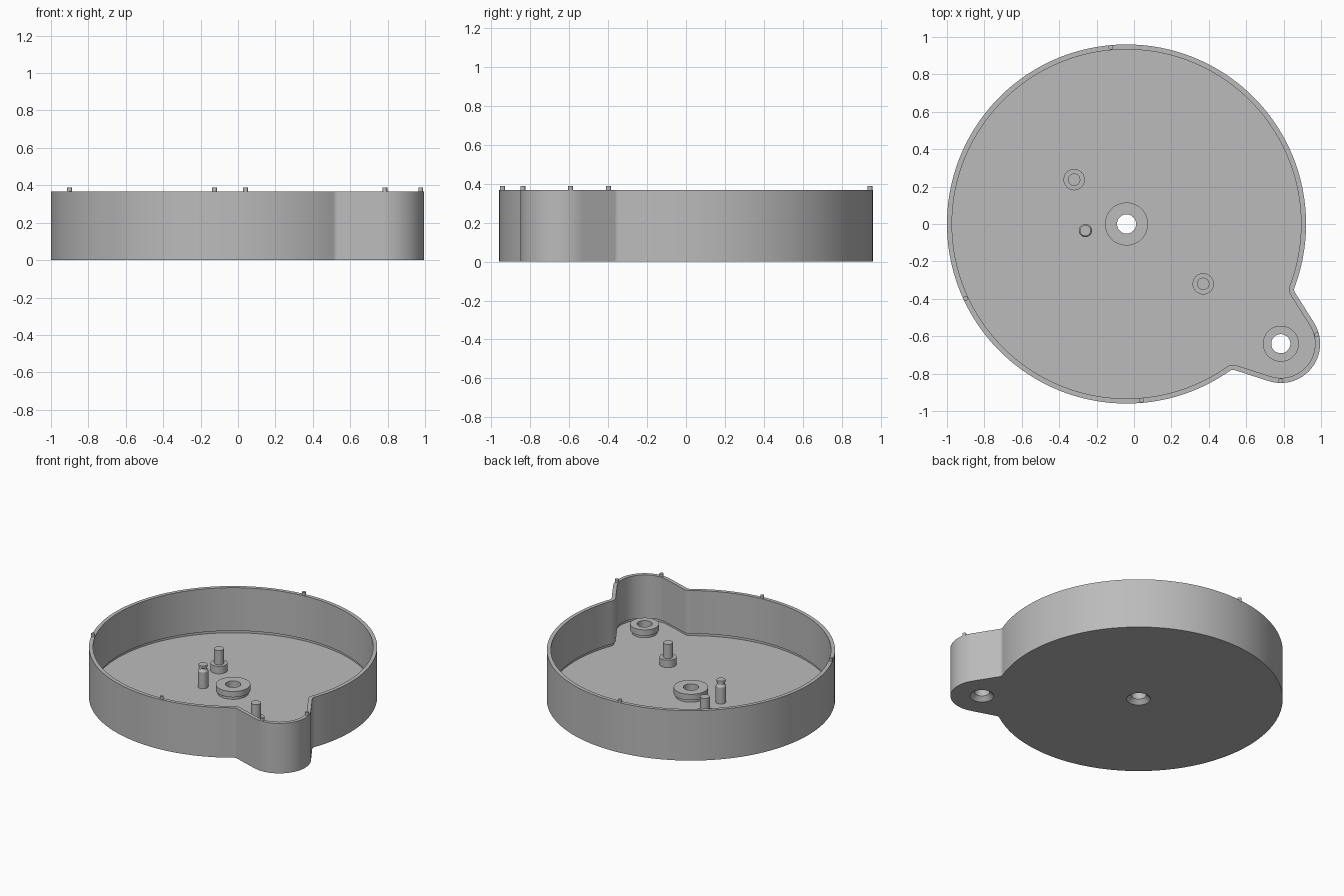
import bpy, bmesh
from math import sin, cos, atan2, sqrt, pi, tau, radians
from mathutils import Vector

cube = bpy.data.objects.get("Cube")
if cube:
    bpy.data.objects.remove(cube, do_unlink=True)

grey = bpy.data.materials.new("plain grey")
grey.use_nodes = True
GREY = (0.5, 0.5, 0.5, 1)
grey.diffuse_color = GREY
grey.node_tree.nodes["Principled BSDF"].inputs["Base Color"].default_value = GREY

MAIN = Vector((-0.04, 0))        # centre of the round tray
LOBE = Vector((0.785, -0.64))    # centre of the side lobe
R, LOBE_R, FILLET = 0.96, 0.21, 0.03
SLOPE = radians(20)              # flare of the lobe sides
HEIGHT, FLOOR, WALL, UNDERCUT = 0.367, 0.03, 0.027, 0.05


def finish(name, bm):
    bmesh.ops.recalc_face_normals(bm, faces=bm.faces)
    mesh = bpy.data.meshes.new(name)
    bm.to_mesh(mesh)
    bm.free()
    mesh.materials.append(grey)
    obj = bpy.data.objects.new(name, mesh)
    bpy.context.collection.objects.link(obj)
    return obj


def smooth(obj):
    bpy.ops.object.select_all(action='DESELECT')
    obj.select_set(True)
    bpy.context.view_layer.objects.active = obj
    bpy.ops.object.shade_smooth_by_angle(angle=radians(30))


def loft(name, rings, closed=False):
    """Skin a stack of equal point rings; cap the ends or close the loop."""
    bm = bmesh.new()
    loops = [[bm.verts.new(p) for p in ring] for ring in rings]
    pairs = list(zip(loops, loops[1:]))
    if closed:
        pairs.append((loops[-1], loops[0]))
    else:
        bm.faces.new(loops[0])
        bm.faces.new(loops[-1])
    n = len(loops[0])
    for a, b in pairs:
        for i in range(n):
            j = (i + 1) % n
            bm.faces.new((a[i], a[j], b[j], b[i]))
    return finish(name, bm)


def lathe(name, centre, profile, segments=48, closed=False):
    rings = [[(centre[0] + r * cos(tau * i / segments),
               centre[1] + r * sin(tau * i / segments), z)
              for i in range(segments)] for r, z in profile]
    return loft(name, rings, closed)


def arc(centre, radius, start, end, steps):
    return [Vector((centre[0] + radius * cos(start + (end - start) * i / steps),
                    centre[1] + radius * sin(start + (end - start) * i / steps)))
            for i in range(steps + 1)]


def outline(inset):
    """Round tray blended into the lobe, moved inward by inset."""
    axis = LOBE - MAIN
    dist, turn = axis.length, atan2(axis.y, axis.x)
    side = pi / 2 - SLOPE                       # direction of the side normal
    c = dist * sin(SLOPE) + LOBE_R + FILLET
    s = sqrt((R + FILLET) ** 2 - c * c)
    blend = Vector((c * sin(SLOPE) + s * cos(SLOPE), c * cos(SLOPE) - s * sin(SLOPE)))
    joint = atan2(blend.y, blend.x)
    half = arc((dist, 0), LOBE_R - inset, 0, side, 24)
    half += arc(blend, FILLET + inset, side - pi, joint - pi, 8)
    half += arc((0, 0), R - inset, joint, pi, 90)[1:]
    mirror = [Vector((p.x, -p.y)) for p in half[-2:0:-1]]
    return [(MAIN.x + p.x * cos(turn) - p.y * sin(turn),
             MAIN.y + p.x * sin(turn) + p.y * cos(turn)) for p in half + mirror]


def level(inset, z):
    return [(x, y, z) for x, y in outline(inset)]


# Tray shell with a shallow undercut where the wall meets the floor
tray = loft("tray_shell", [
    level(0, 0), level(0, HEIGHT), level(WALL, HEIGHT),
    level(WALL, UNDERCUT), level(WALL - 0.012, UNDERCUT), level(WALL - 0.012, FLOOR)])

# Openings in the floor
BORE, MOUTH = 0.051, 0.08
cutters = []
for centre in (MAIN, LOBE):
    cutter = lathe("floor_cutter", centre, [(MOUTH, -0.1), (MOUTH, 0.1)])
    cutter.hide_render = True
    cutters.append(cutter)
    cut = tray.modifiers.new("floor_hole", 'BOOLEAN')
    cut.operation = 'DIFFERENCE'
    cut.solver = 'EXACT'
    cut.object = cutter
bpy.context.view_layer.update()
graph = bpy.context.evaluated_depsgraph_get()
cut_mesh = bpy.data.meshes.new_from_object(tray.evaluated_get(graph))
tray.modifiers.clear()
tray.data = cut_mesh
for cutter in cutters:
    bpy.data.objects.remove(cutter, do_unlink=True)
smooth(tray)

# Flanged bosses with countersunk bores
for name, centre, radius in (("centre_boss", MAIN, 0.115), ("lobe_boss", LOBE, 0.096)):
    neck = radius - 0.011
    smooth(lathe(name, centre, [
        (MOUTH, 0), (MOUTH, FLOOR), (neck, FLOOR), (neck, UNDERCUT),
        (radius, UNDERCUT), (radius, 0.093), (BORE, 0.093), (BORE, FLOOR)], closed=True))

# Stepped posts
for name, centre in (("rear_post", (-0.32, 0.237)), ("front_post", (0.37, -0.32))):
    smooth(lathe(name, centre, [
        (0.057, FLOOR - 0.01), (0.057, 0.085), (0.033, 0.085), (0.033, 0.19)], 32))

# Slim locating pin with a grooved tip
smooth(lathe("locating_pin", (-0.26, -0.035), [
    (0.035, FLOOR - 0.01), (0.035, 0.15), (0.025, 0.165),
    (0.025, 0.175), (0.029, 0.178), (0.029, 0.195)], 32))

# Small pegs along the rim
for i, centre in enumerate(((-0.125, 0.945), (-0.9, -0.397), (0.04, -0.942),
                            (0.977, -0.593), (0.785, -0.838))):
    smooth(lathe(f"rim_peg_{i + 1}", centre, [(0.013, HEIGHT - 0.01), (0.013, 0.388)], 16))
